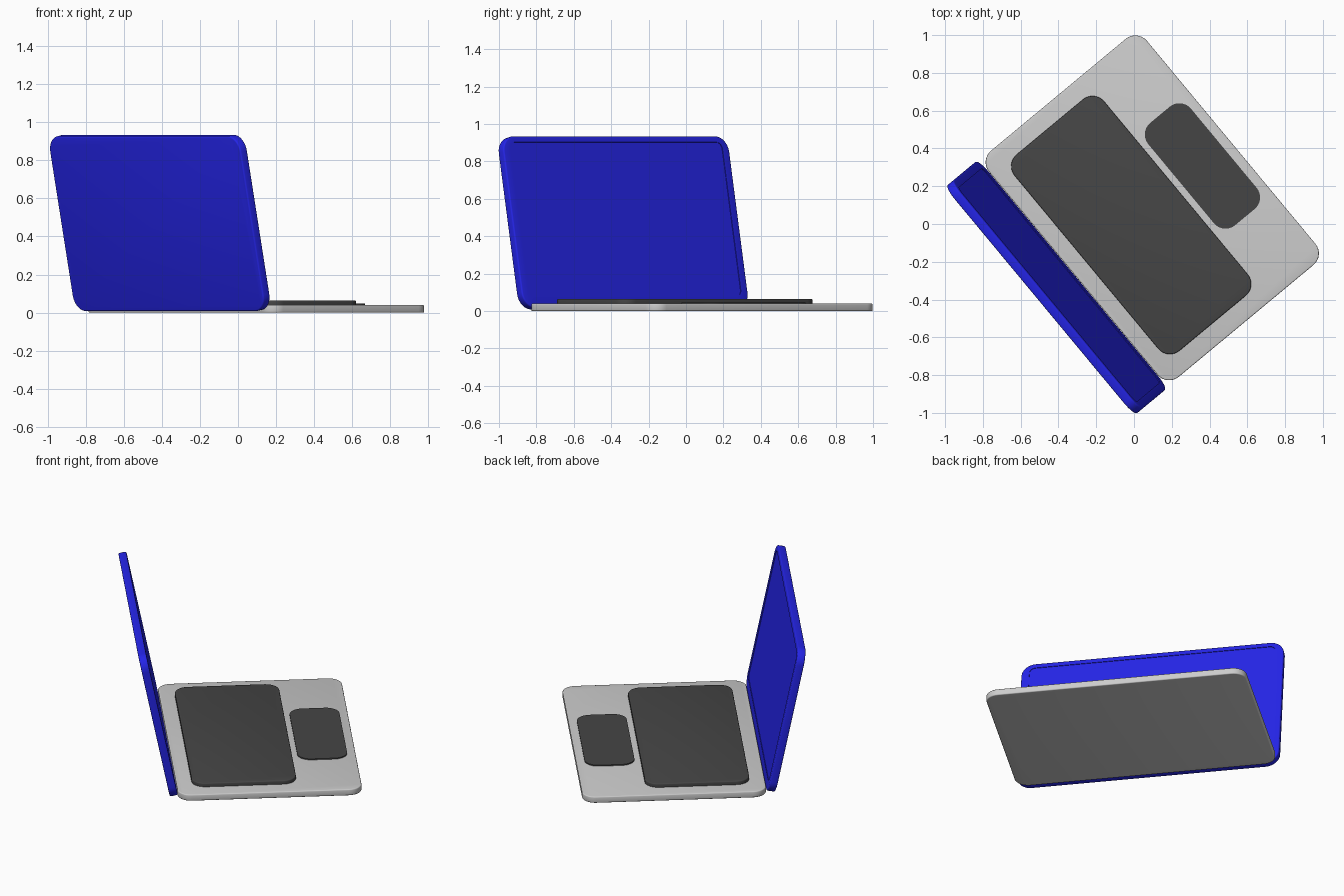
import bpy, bmesh
from math import cos, sin, radians, pi
from mathutils import Matrix, Vector

if "Cube" in bpy.data.objects:
    bpy.data.objects.remove(bpy.data.objects["Cube"])

YAW = Matrix.Rotation(radians(-50.3), 4, 'Z')


def material(name, rgb):
    m = bpy.data.materials.new(name)
    m.diffuse_color = (*rgb, 1)
    m.use_nodes = True
    m.node_tree.nodes["Principled BSDF"].inputs["Base Color"].default_value = m.diffuse_color
    return m


def rounded_rect(hx, hy, r, z, dy=0, steps=8):
    pts = []
    for i, (sx, sy) in enumerate([(1, 1), (-1, 1), (-1, -1), (1, -1)]):
        for k in range(steps + 1):
            a = pi / 2 * (i + k / steps)
            pts.append((sx * (hx - r) + r * cos(a), sy * (hy - r) + r * sin(a) + dy, z))
    return pts


def slab(name, hx, hy, r, profile, center, tilt=0, mat=None):
    """Rounded slab; profile lists (inset, z[, y shift]) loops, bridged and capped."""
    bm = bmesh.new()
    loops = [[bm.verts.new(p) for p in rounded_rect(hx - i, hy - i, max(r - i, 0.03), z, *dy)]
             for i, z, *dy in profile]
    n = len(loops[0])
    for a, b in zip(loops, loops[1:]):
        for k in range(n):
            bm.faces.new((a[k], a[(k + 1) % n], b[(k + 1) % n], b[k]))
    bm.faces.new(loops[0][::-1])
    bm.faces.new(loops[-1])
    bmesh.ops.recalc_face_normals(bm, faces=bm.faces)
    me = bpy.data.meshes.new(name)
    bm.to_mesh(me)
    bm.free()
    ob = bpy.data.objects.new(name, me)
    bpy.context.collection.objects.link(ob)
    ob.matrix_world = (YAW @ Matrix.Translation(Vector(center))
                       @ Matrix.Rotation(radians(tilt), 4, 'X'))
    if mat:
        me.materials.append(mat)
    bpy.ops.object.select_all(action='DESELECT')
    ob.select_set(True)
    bpy.context.view_layer.objects.active = ob
    bpy.ops.object.shade_smooth_by_angle(angle=radians(35))
    return ob


def rounded_sides(z0, z1, e):
    """Profile of a plain slab with softly rounded rims."""
    arc = [(e * (1 - sin(a)), e * (1 - cos(a))) for a in (0, pi / 6, pi / 3, pi / 2)]
    return [(i, z0 + d) for i, d in arc] + [(i, z1 - d) for i, d in reversed(arc)]


dark = material("dark_plastic", (0.06, 0.06, 0.06))
blue = material("blue_shell", (0.018, 0.018, 0.8))

# Base, keyboard block and touchpad
slab("base", 0.778, 0.543, 0.08, rounded_sides(0, 0.04, 0.006), (-0.004, 0.129, 0))
slab("keyboard", 0.675, 0.308, 0.08, rounded_sides(0.03, 0.064, 0.006),
     (-0.005, -0.015, 0), mat=dark)
slab("touchpad", 0.352, 0.147, 0.08, [(0, 0.03), (0, 0.047)], (-0.005, 0.475, 0), mat=dark)

# Lid leaning back, with a very shallow recessed screen on its inner face
shell = rounded_sides(-0.024, 0.024, 0.008)
slab("lid", 0.785, 0.469, 0.085, [(0.048, -0.0205, 0.015), (0.048, -0.024, 0.015)] + shell,
     (-0.004, -0.531, 0.471), tilt=101.5, mat=blue)
